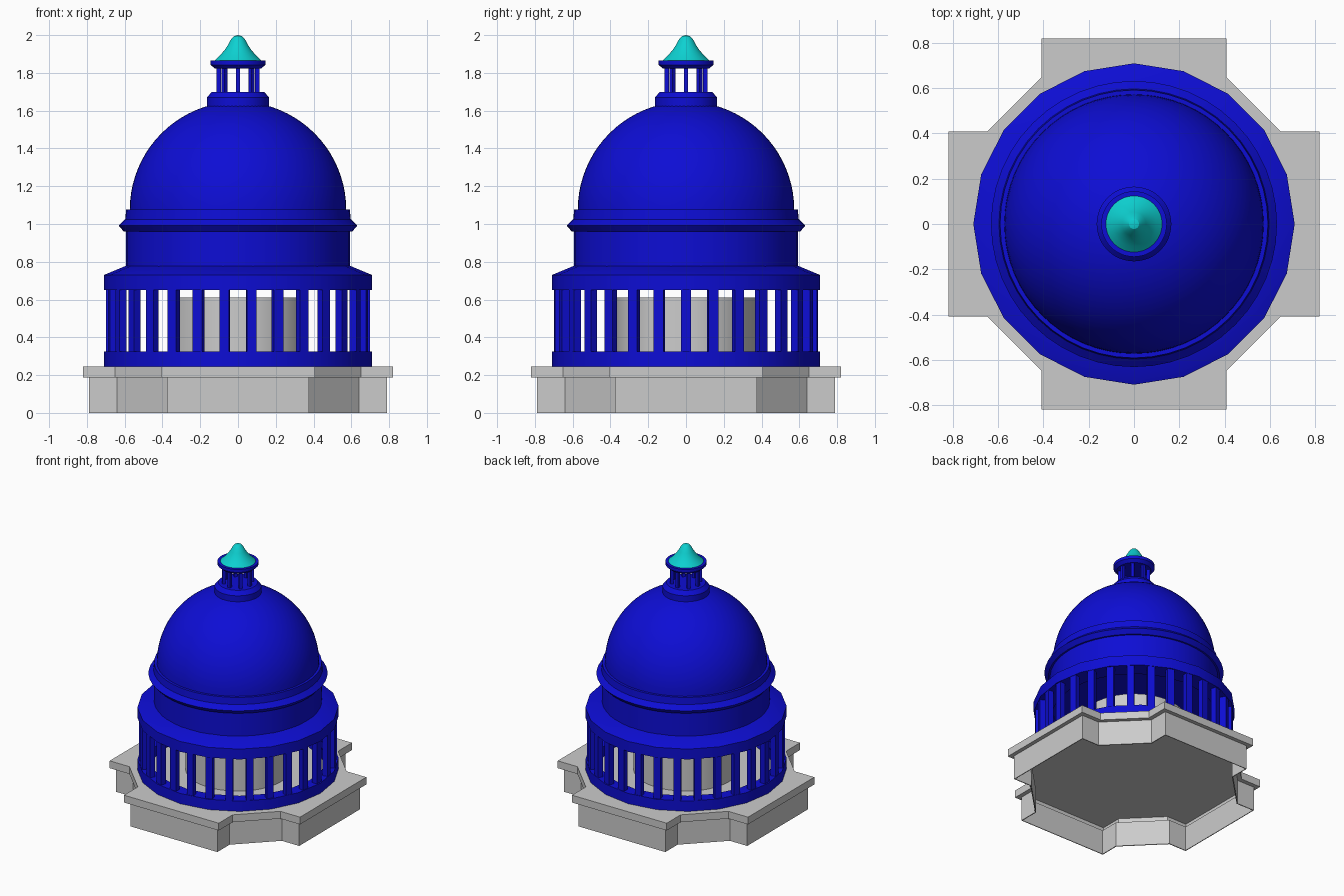
import bpy, bmesh, math
from mathutils import Matrix, Vector

cube = bpy.data.objects.get("Cube")
if cube:
    bpy.data.objects.remove(cube, do_unlink=True)


def material(name, rgb):
    m = bpy.data.materials.new(name)
    m.diffuse_color = (*rgb, 1)
    m.use_nodes = True
    m.node_tree.nodes["Principled BSDF"].inputs["Base Color"].default_value = (*rgb, 1)
    return m


BLUE = material("deep_blue", (0.004, 0.004, 0.66))
STONE = material("pale_grey", (0.6, 0.6, 0.6))
CYAN = material("turquoise", (0.004, 0.64, 0.64))


def finish(name, bm, mat, smooth=True):
    bmesh.ops.recalc_face_normals(bm, faces=bm.faces)
    me = bpy.data.meshes.new(name)
    bm.to_mesh(me)
    bm.free()
    me.materials.append(mat)
    ob = bpy.data.objects.new(name, me)
    bpy.context.collection.objects.link(ob)
    if smooth:
        bpy.ops.object.select_all(action="DESELECT")
        ob.select_set(True)
        bpy.context.view_layer.objects.active = ob
        bpy.ops.object.shade_smooth_by_angle(angle=math.radians(30))
    return ob


def lathe(name, profile, mat, sides=48, closed=False):
    """Turn a (radius, height) profile around the z axis."""
    bm = bmesh.new()
    pts = [bm.verts.new((r, 0, z)) for r, z in profile]
    pairs = list(zip(pts, pts[1:]))
    if closed:
        pairs.append((pts[-1], pts[0]))
    edges = [bm.edges.new(p) for p in pairs]
    bmesh.ops.spin(bm, geom=pts + edges, cent=(0, 0, 0), axis=(0, 0, 1),
                   angle=math.tau, steps=sides, use_merge=True)
    bmesh.ops.remove_doubles(bm, verts=bm.verts, dist=0.0001)
    return finish(name, bm, mat)


def colonnade(name, count, radius, width, depth, z0, z1, mat):
    """Square columns evenly placed on a circle."""
    bm = bmesh.new()
    for i in range(count):
        m = (Matrix.Rotation(math.tau * i / count, 4, "Z")
             @ Matrix.Translation((radius, 0, (z0 + z1) / 2))
             @ Matrix.Diagonal((depth, width, z1 - z0, 1)))
        bmesh.ops.create_cube(bm, size=1, matrix=m)
    return finish(name, bm, mat, smooth=False)


def cross_outline(arm, half, notch):
    """Cross-shaped plan with chamfered inner corners."""
    quarter = [(arm, -half), (arm, half), (notch, half), (half, notch)]
    out = []
    for q in range(4):
        rot = Matrix.Rotation(math.pi / 2 * q, 2)
        out += [rot @ Vector(p) for p in quarter]
    return out


# Hollow plinth: thin walls, overhanging top slab, open underneath
bm = bmesh.new()
wall = cross_outline(0.79, 0.375, 0.64)
slab = cross_outline(0.82, 0.408, 0.65)
levels = [(wall, 0.0), (wall, 0.188), (slab, 0.188), (slab, 0.245)]
loops = [[bm.verts.new((p.x, p.y, z)) for p in plan] for plan, z in levels]
for low, high in zip(loops, loops[1:]):
    for i in range(len(low)):
        j = (i + 1) % len(low)
        bm.faces.new((low[i], low[j], high[j], high[i]))
bm.faces.new(loops[-1])
plinth = finish("plinth", bm, STONE, smooth=False)
thick = plinth.modifiers.new("wall_thickness", "SOLIDIFY")
thick.thickness = 0.008
thick.offset = -1

# Inner chamber behind the columns
lathe("inner_chamber", [(0, 0.24), (0.37, 0.24), (0.37, 0.61), (0, 0.61)], STONE)

# Colonnade with its lower and upper rings
lathe("lower_ring", [(0.62, 0.245), (0.71, 0.245), (0.71, 0.325), (0.62, 0.325)],
      BLUE, sides=20, closed=True)
colonnade("columns", 30, 0.678, 0.052, 0.042, 0.32, 0.655, BLUE)
lathe("upper_ring", [(0.58, 0.65), (0.71, 0.65), (0.71, 0.73), (0.595, 0.778), (0.58, 0.778)],
      BLUE, sides=20, closed=True)

# Drum with projecting cornice
lathe("drum", [(0, 0.70), (0.592, 0.70), (0.592, 0.96), (0.605, 0.96), (0.632, 0.992),
               (0.597, 1.025), (0.592, 1.078), (0.0, 1.078)], BLUE)

# Hemispherical dome
R = 0.573
lathe("dome", [(R * math.cos(a), 1.075 + R * math.sin(a))
               for a in (math.pi / 2 * k / 20 for k in range(21))], BLUE, sides=64)

# Lantern: base, columns and cornice
lathe("lantern_base", [(0, 1.60), (0.165, 1.60), (0.165, 1.67), (0.138, 1.70), (0, 1.70)], BLUE)
colonnade("lantern_columns", 8, 0.102, 0.023, 0.023, 1.695, 1.825, BLUE)
lathe("lantern_cornice", [(0, 1.822), (0.122, 1.822), (0.145, 1.843), (0.145, 1.866),
                          (0, 1.866)], BLUE)

# Bell-shaped roof
lathe("lantern_roof", [(0, 1.864), (0.124, 1.866), (0.098, 1.89), (0.073, 1.918), (0.053, 1.948),
                       (0.037, 1.978), (0.022, 1.994), (0, 2.0)], CYAN)
